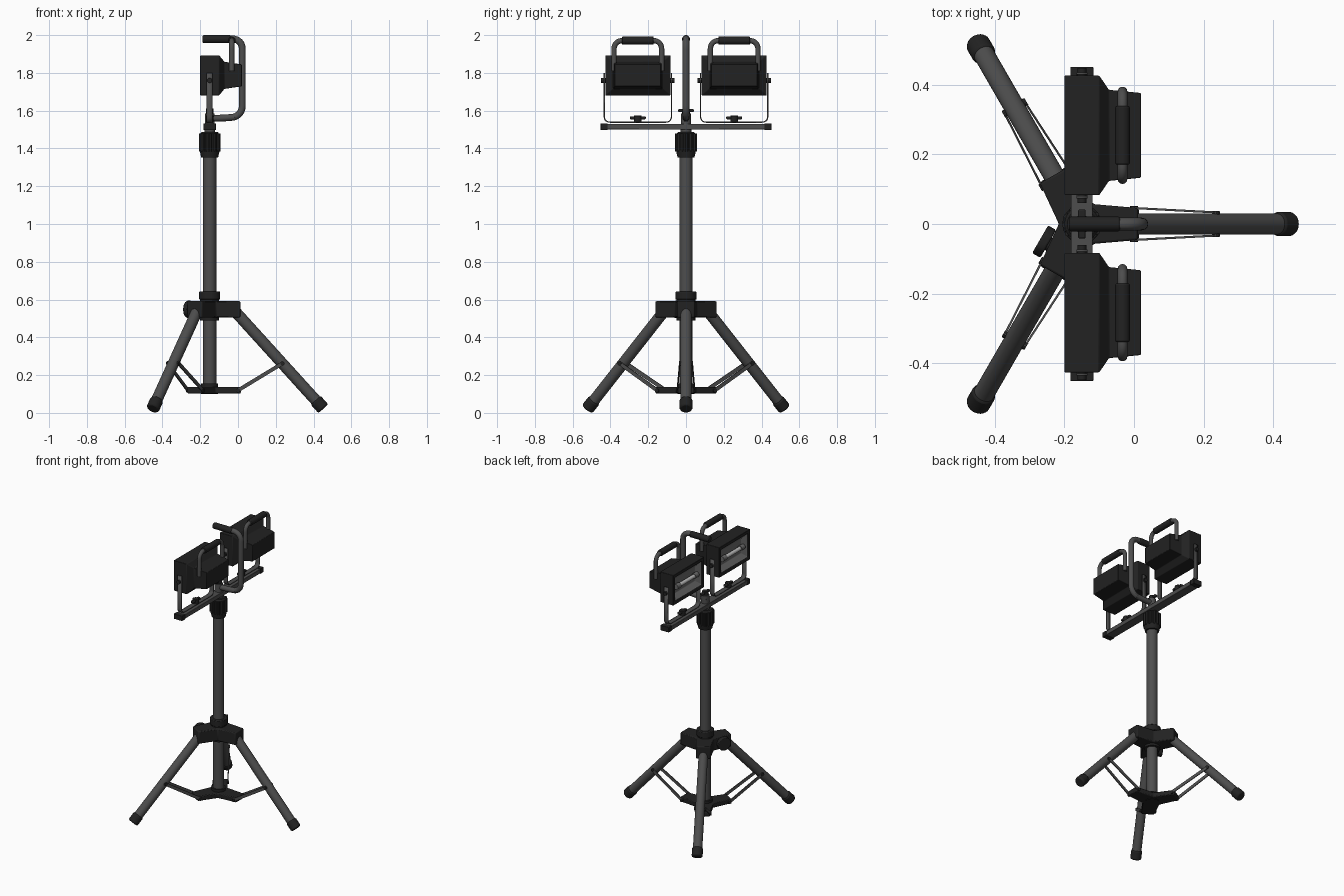
import bpy, bmesh, math
from mathutils import Vector, Matrix

if "Cube" in bpy.data.objects:
    bpy.data.objects.remove(bpy.data.objects["Cube"])

def mat(name, v):
    m = bpy.data.materials.new(name)
    m.diffuse_color = (v, v, v, 1)
    m.use_nodes = True
    m.node_tree.nodes["Principled BSDF"].inputs["Base Color"].default_value = m.diffuse_color
    return m

BLACK = mat("black_plastic", 0.016)
GREY = mat("grey_metal", 0.075)
REFL = mat("reflector_grey", 0.14)
LAMP = mat("lamp_glass", 0.5)
AXIS = -0.15                       # x of the pole

def finish(name, bm, mats, bevel=0, matrix=None):
    bmesh.ops.recalc_face_normals(bm, faces=bm.faces)
    me = bpy.data.meshes.new(name)
    bm.to_mesh(me)
    bm.free()
    for m in (mats if isinstance(mats, list) else [mats]):
        me.materials.append(m)
    me.shade_smooth()
    me.set_sharp_from_angle(angle=math.radians(32))
    ob = bpy.data.objects.new(name, me)
    bpy.context.collection.objects.link(ob)
    if matrix:
        ob.matrix_world = matrix
    if bevel:
        b = ob.modifiers.new("bevel", 'BEVEL')
        b.width, b.segments, b.limit_method = bevel, 2, 'ANGLE'
    return ob

def along(p, q):
    p, q = Vector(p), Vector(q)
    d = q - p
    return Matrix.Translation((p + q) / 2) @ d.to_track_quat('Z', 'Y').to_matrix().to_4x4(), d.length

def rod(name, p, q, r, m, r2=None, bevel=0, matrix=None, seg=28):
    M, L = along(p, q)
    bm = bmesh.new()
    bmesh.ops.create_cone(bm, cap_ends=True, segments=seg, radius1=r,
                          radius2=r if r2 is None else r2, depth=L, matrix=M)
    return finish(name, bm, m, bevel, matrix)

def bar(name, p, q, w, h, m, bevel=0, matrix=None):
    M, L = along(p, q)
    bm = bmesh.new()
    bmesh.ops.create_cube(bm, size=1, matrix=M @ Matrix.Diagonal((w, h, L, 1)))
    return finish(name, bm, m, bevel, matrix)

def prism(name, pts, z0, z1, m, bevel=0, matrix=None):
    bm = bmesh.new()
    f = bm.faces.new([bm.verts.new((x, y, z0)) for x, y in pts])
    r = bmesh.ops.extrude_face_region(bm, geom=[f])
    bmesh.ops.translate(bm, vec=(0, 0, z1 - z0),
                        verts=[v for v in r['geom'] if isinstance(v, bmesh.types.BMVert)])
    return finish(name, bm, m, bevel, matrix)

def fillet(pts, rad, n=8):
    pts = [Vector(p) for p in pts]
    out = [pts[0]]
    for a, b, c in zip(pts, pts[1:], pts[2:]):
        s, e = b + (a - b).normalized() * rad, b + (c - b).normalized() * rad
        for i in range(n + 1):
            t = i / n
            w = 2 * t * (1 - t) * 0.83        # weighted to follow a round bend
            k = (1 - t) ** 2 + w + t ** 2
            out.append((s * (1 - t) ** 2 + b * w + e * t ** 2) / k)
    return out + [pts[-1]]

def tube(name, pts, r, rad, m):
    cu = bpy.data.curves.new(name, 'CURVE')
    cu.dimensions, cu.bevel_depth, cu.bevel_resolution, cu.use_fill_caps = '3D', r, 4, True
    path = fillet(pts, rad)
    sp = cu.splines.new('POLY')
    sp.points.add(len(path) - 1)
    for p, co in zip(sp.points, path):
        p.co = (*co, 1)
    tmp = bpy.data.objects.new("tmp", cu)
    bpy.context.collection.objects.link(tmp)
    bpy.context.view_layer.update()
    me = bpy.data.meshes.new_from_object(tmp.evaluated_get(bpy.context.evaluated_depsgraph_get()))
    bpy.data.objects.remove(tmp)
    bm = bmesh.new()
    bm.from_mesh(me)
    for f in bm.faces:
        f.material_index = 0
    return finish(name, bm, m)

def wing_knob(name, x, y, z):
    bar(name + "_wings", (x, y - 0.042, z + 0.012), (x, y + 0.042, z + 0.012), 0.022, 0.016, BLACK, 0.005)
    rod(name + "_hub", (x, y, z - 0.012), (x, y, z + 0.024), 0.02, BLACK, bevel=0.003)

def star(reach, half, notch):
    pts = []
    for k in range(3):
        a = math.radians(120 * k)
        for r, o in ((reach, -half), (reach, half)):
            pts.append((r * math.cos(a) - o * math.sin(a), r * math.sin(a) + o * math.cos(a)))
        pts.append((notch * math.cos(a + math.pi / 3), notch * math.sin(a + math.pi / 3)))
    return pts

POLE = Matrix.Translation((AXIS, 0, 0))

# centre pole, hubs and collars
rod("pole", (0, 0, 0.11), (0, 0, 1.38), 0.035, GREY, matrix=POLE)
rod("inner_pole", (0, 0, 1.4), (0, 0, 1.51), 0.028, GREY, matrix=POLE)
prism("upper_hub", star(0.162, 0.046, 0.066), 0.505, 0.592, BLACK, 0.006, POLE)
rod("hub_sleeve", (0, 0, 0.49), (0, 0, 0.605), 0.05, BLACK, matrix=POLE)
rod("hub_collar", (0, 0, 0.6), (0, 0, 0.642), 0.056, BLACK, bevel=0.004, matrix=POLE)
prism("spreader_hub", star(0.165, 0.042, 0.062), 0.103, 0.137, BLACK, 0.005, POLE)
rod("spreader_sleeve", (0, 0, 0.1), (0, 0, 0.155), 0.045, BLACK, matrix=POLE)

# ribbed clamp at the top of the pole
ribs = [((0.057 if i % 4 < 2 else 0.05) * math.cos(i * math.tau / 48),
         (0.057 if i % 4 < 2 else 0.05) * math.sin(i * math.tau / 48)) for i in range(48)]
prism("clamp_grip", ribs, 1.385, 1.478, BLACK, 0, POLE)
rod("clamp_skirt", (0, 0, 1.353), (0, 0, 1.39), 0.045, BLACK, r2=0.053, matrix=POLE)
rod("clamp_top", (0, 0, 1.478), (0, 0, 1.487), 0.05, BLACK, r2=0.042, matrix=POLE)

# three legs with feet and paired struts
for k in range(3):
    M = POLE @ Matrix.Rotation(math.radians(120 * k), 4, 'Z')
    top, tip = Vector((0.135, 0, 0.537)), Vector((0.602, 0, 0.022))
    d = (tip - top).normalized()
    rod("leg", top, tip - d * 0.02, 0.03, GREY, matrix=M)
    rod("foot", tip - d * 0.062, tip, 0.035, BLACK, bevel=0.009, matrix=M)
    rod("strut_pin", (0.385, -0.038, 0.262), (0.385, 0.038, 0.262), 0.011, BLACK, matrix=M, seg=16)
    rod("hub_pin", (0.15, -0.052, 0.118), (0.15, 0.052, 0.118), 0.011, BLACK, matrix=M, seg=16)
    for s in (-1, 1):
        bar("strut", (0.148, s * 0.046, 0.118), (0.392, s * 0.033, 0.266), 0.006, 0.02, GREY, matrix=M)

# locking knob on one hub arm
K = POLE @ Matrix.Rotation(math.radians(240), 4, 'Z')
rod("lock_knob", (0.098, -0.055, 0.548), (0.098, -0.082, 0.548), 0.046, BLACK, bevel=0.005, matrix=K, seg=12)
rod("lock_knob_stem", (0.098, -0.03, 0.548), (0.098, -0.06, 0.548), 0.02, BLACK, matrix=K)

# crossbar with end caps
bar("crossbar", (AXIS, -0.44, 1.515), (AXIS, 0.44, 1.515), 0.062, 0.03, GREY, 0.003)
for s in (-1, 1):
    bar("crossbar_cap", (AXIS, s * 0.415, 1.515), (AXIS, s * 0.452, 1.515), 0.066, 0.036, BLACK, 0.003)

# carrying handle
tube("carry_handle", [(-0.17, 0, 1.56), (-0.06, 0, 1.56), (0.023, 0, 1.572), (0.023, 0, 1.98), (-0.15, 0, 1.98)],
     0.018, 0.055, GREY)
rod("carry_grip", (-0.187, 0, 1.979), (-0.04, 0, 1.979), 0.021, BLACK, bevel=0.005)
rod("handle_mount", (AXIS, 0, 1.525), (AXIS, 0, 1.585), 0.026, GREY)
wing_knob("handle_knob", AXIS, 0, 1.588)

def lamp_body(cy):
    # rings: x, half width, half height, material of the skin up to the next ring
    rings = [(-0.165, 0.115, 0.05, 1), (-0.192, 0.148, 0.082, 0), (-0.2, 0.15, 0.084, 0),
             (-0.2, 0.172, 0.106, 0), (-0.1, 0.172, 0.106, 0),
             (-0.072, 0.131, 0.072, 0), (0.02, 0.122, 0.058, 0)]
    bm = bmesh.new()
    loops = [[bm.verts.new((x, cy + sy * w, 1.787 + sz * h))
              for sy, sz in ((-1, -1), (1, -1), (1, 1), (-1, 1))] for x, w, h, _ in rings]
    for a, b, ring in zip(loops, loops[1:], rings):
        for i in range(4):
            j = (i + 1) % 4
            bm.faces.new((a[i], a[j], b[j], b[i])).material_index = ring[3]
    bm.faces.new(loops[0]).material_index = 1
    bm.faces.new(loops[-1])
    finish("lamp_housing", bm, [BLACK, REFL], 0.003)

def bracket(cy):
    path = fillet([(0, cy - 0.178, 1.8), (0, cy - 0.178, 1.539), (0, cy + 0.178, 1.539), (0, cy + 0.178, 1.8)], 0.03, 5)
    bm = bmesh.new()
    rows = [[bm.verts.new((AXIS + sx * 0.016, p.y, p.z)) for sx in (-1, 1)] for p in path]
    for a, b in zip(rows, rows[1:]):
        bm.faces.new((a[0], a[1], b[1], b[0]))
    ob = finish("lamp_bracket", bm, GREY)
    s = ob.modifiers.new("solid", 'SOLIDIFY')
    s.thickness, s.offset = 0.006, 0

# two work lamps
for cy in (-0.255, 0.255):
    lamp_body(cy)
    bracket(cy)
    rod("lamp_tube", (-0.182, cy - 0.085, 1.787), (-0.182, cy + 0.085, 1.787), 0.013, LAMP)
    for s in (-1, 1):
        rod("tube_holder", (-0.182, cy + s * 0.08, 1.787), (-0.182, cy + s * 0.118, 1.787), 0.018, REFL)
        rod("pivot_knob", (AXIS, cy + s * 0.165, 1.76), (AXIS, cy + s * 0.194, 1.76), 0.013, BLACK, seg=16)
    tube("lamp_handle", [(-0.033, cy - 0.126, 1.81), (-0.033, cy - 0.126, 1.971),
                         (-0.033, cy + 0.126, 1.971), (-0.033, cy + 0.126, 1.81)], 0.014, 0.045, GREY)
    rod("lamp_grip", (-0.033, cy - 0.084, 1.971), (-0.033, cy + 0.084, 1.971), 0.021, BLACK, bevel=0.004)
    wing_knob("bracket_knob", AXIS, cy, 1.55)
